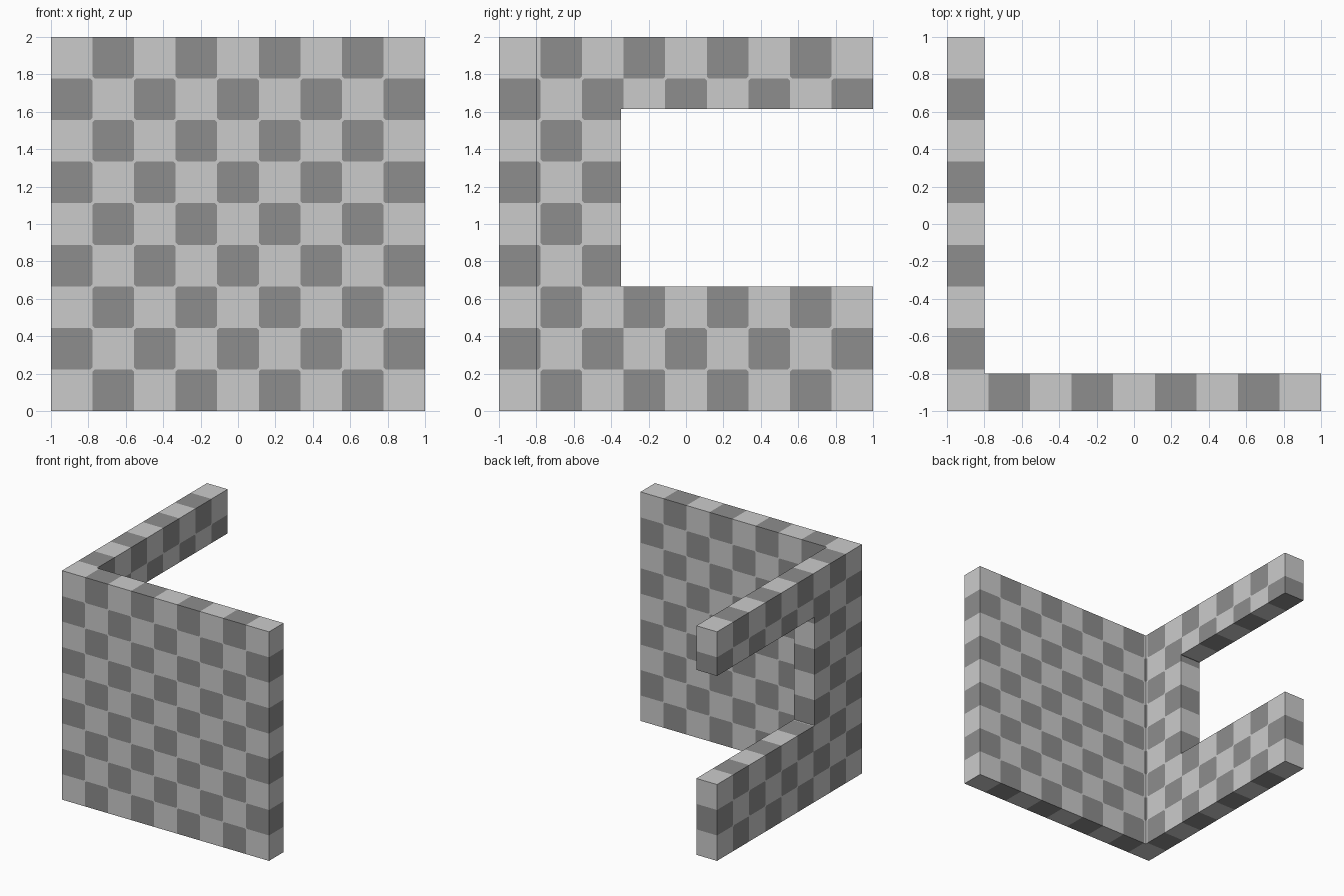
import bpy, bmesh, math
from mathutils import Vector

if "Cube" in bpy.data.objects:
    bpy.data.objects.remove(bpy.data.objects["Cube"])

TILE = 2 / 9                      # nine checker tiles per side
WALL = -0.8                       # inner face of both walls
NOTCH_Y, NOTCH_Z0, NOTCH_Z1 = -0.347, 3 * TILE, 1.615


def material(name, grey):
    m = bpy.data.materials.new(name)
    m.diffuse_color = (grey, grey, grey, 1)
    m.use_nodes = True
    m.node_tree.nodes["Principled BSDF"].inputs["Base Color"].default_value = m.diffuse_color
    return m


def solid(p):
    """True inside the L-shaped wall, outside the open notch of the side wall."""
    x, y, z = p
    if not (-1 < x < 1 and -1 < y < 1 and 0 < z < 2):
        return False
    if y < WALL:
        return True
    return x < WALL and not (y > NOTCH_Y and NOTCH_Z0 < z < NOTCH_Z1)


# Grid lines: tile borders plus the edges of the walls and the notch
tiles = [i * TILE for i in range(10)]
lines = [sorted([t - 1 for t in tiles] + [WALL]),
         sorted([t - 1 for t in tiles] + [WALL, NOTCH_Y]),
         sorted(tiles + [NOTCH_Z1])]

# Corner wall: skin every solid cell where its neighbour is empty
bm = bmesh.new()
for i in range(len(lines[0]) - 1):
    for j in range(len(lines[1]) - 1):
        for k in range(len(lines[2]) - 1):
            lo = Vector((lines[0][i], lines[1][j], lines[2][k]))
            hi = Vector((lines[0][i + 1], lines[1][j + 1], lines[2][k + 1]))
            mid = (lo + hi) / 2
            if not solid(mid):
                continue
            for a in range(3):
                for end in (lo, hi):
                    probe = mid.copy()
                    probe[a] = end[a] + (0.005 if end is hi else -0.005)
                    if solid(probe):
                        continue
                    b, c = (a + 1) % 3, (a + 2) % 3
                    verts = []
                    for u, v in ((lo, lo), (hi, lo), (hi, hi), (lo, hi)):
                        p = Vector()
                        p[a], p[b], p[c] = end[a], u[b], v[c]
                        verts.append(bm.verts.new(p))
                    if end is lo:
                        verts.reverse()
                    bm.faces.new(verts)
bmesh.ops.remove_doubles(bm, verts=bm.verts[:], dist=1e-4)
bm.normal_update()

# Checker colours, sampled just under the surface
for f in bm.faces:
    p = f.calc_center_median() - f.normal * 0.01 + Vector((1, 1, 0))
    f.material_index = sum(math.floor(c / TILE) for c in p) % 2


# Clip the tile corners on the flat faces
def is_tile_corner(v):
    if len(v.link_faces) != 4 or min(e.calc_length() for e in v.link_edges) < 0.02:
        return False
    n = v.link_faces[0].normal
    if any(f.normal.dot(n) < 0.99 for f in v.link_faces):
        return False
    return all(e.link_faces[0].material_index != e.link_faces[1].material_index
               for e in v.link_edges)


bmesh.ops.bevel(bm, geom=[v for v in bm.verts if is_tile_corner(v)], offset=0.012,
                offset_type='OFFSET', segments=1, profile=0.5, affect='VERTICES',
                clamp_overlap=False, material=0)

mesh = bpy.data.meshes.new("corner_wall")
bm.to_mesh(mesh)
bm.free()
mesh.materials.append(material("light grey", 0.60))
mesh.materials.append(material("dark grey", 0.27))
wall = bpy.data.objects.new("corner_wall", mesh)
bpy.context.collection.objects.link(wall)
